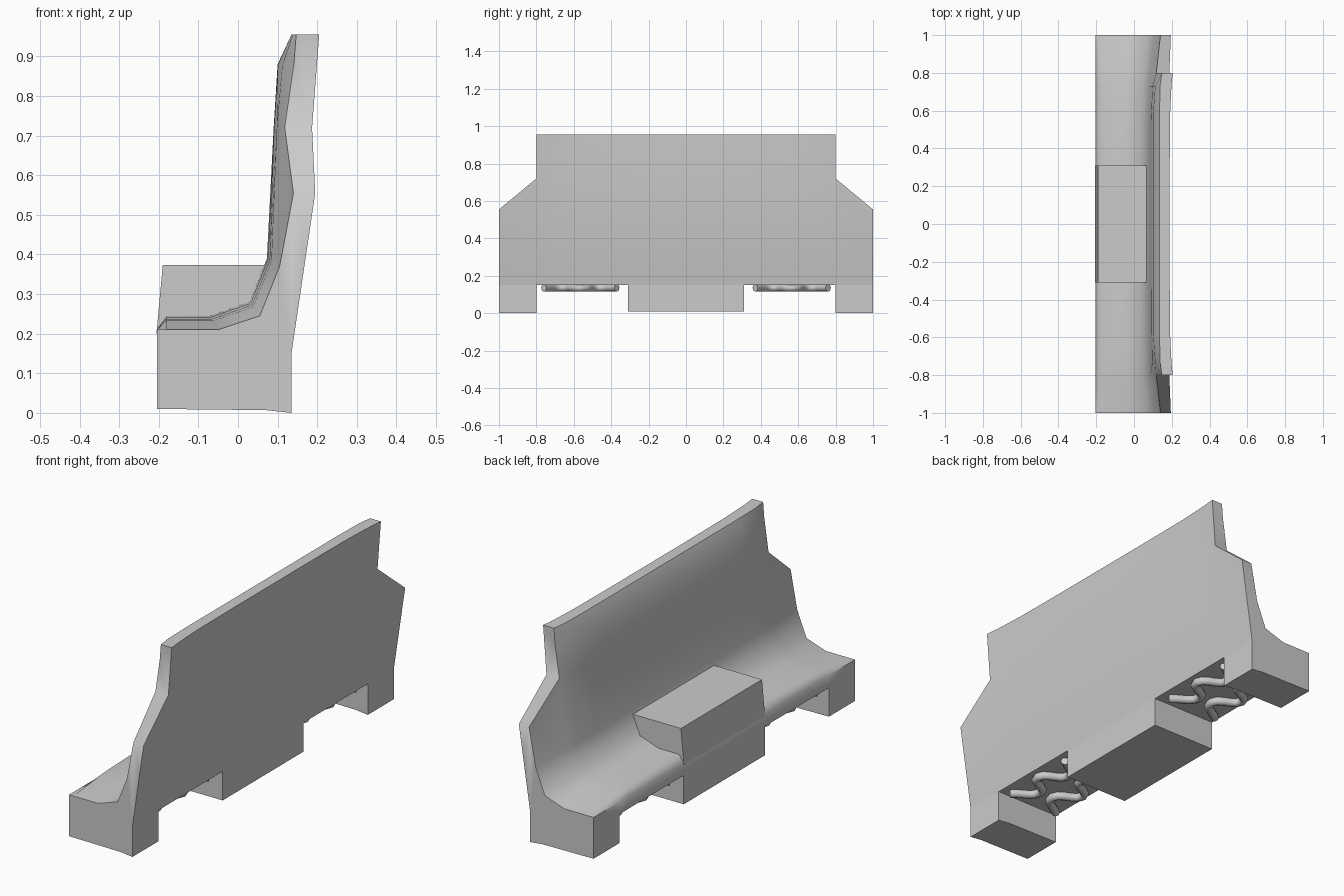
import bpy, bmesh

if "Cube" in bpy.data.objects:
    bpy.data.objects.remove(bpy.data.objects["Cube"])

# Cross-sections in (x, z): front points run up the seat and backrest
MID_FRONT = [(-.205, .15), (-.205, .21), (-.18, .245), (-.07, .245), (.03, .28), (.073, .39), (.09, .72)]
END_FRONT = [(-.205, .15), (-.205, .21), (-.18, .21), (-.05, .21), (.055, .245), (.105, .37), (.14, .555)]
REAR = [(.172, .40), (.135, .15)]


def blend(a, b, t):
    return [(p[0] + (q[0] - p[0]) * t, p[1] + (q[1] - p[1]) * t) for p, q in zip(a, b)]


def inner_section(t, shoulder, upper, top, rear_top):
    front = blend(MID_FRONT, END_FRONT, t)[:6]
    return front + [(shoulder, .72), (upper, .88), (top, .955), (rear_top, .955), (.187, .72)] + REAR


def link(bm, name):
    bmesh.ops.recalc_face_normals(bm, faces=bm.faces[:])
    me = bpy.data.meshes.new(name)
    bm.to_mesh(me)
    bm.free()
    ob = bpy.data.objects.new(name, me)
    bpy.context.collection.objects.link(ob)
    return ob


def prism(name, profile, y0, y1):
    bm = bmesh.new()
    a = [bm.verts.new((x, y0, z)) for x, z in profile]
    b = [bm.verts.new((x, y1, z)) for x, z in profile]
    n = len(a)
    bm.faces.new(a)
    bm.faces.new(b)
    for i in range(n):
        j = (i + 1) % n
        bm.faces.new((a[i], a[j], b[j], b[i]))
    return link(bm, name)


# Seat and backrest: one smooth loft with stepped shoulders
half = [
    (.80, inner_section(.35, .118, .141, .147, .205)),
    (.73, inner_section(.22, .098, .112, .138, .198)),
    (.58, inner_section(.08, .091, .101, .135, .191)),
    (.31, inner_section(0, .09, .10, .135, .189)),
]
sections = [(-y, s) for y, s in half] + [(y, s) for y, s in reversed(half)]
bm = bmesh.new()


def ring(y, pts):
    return [bm.verts.new((x, y, z)) for x, z in pts]


def bridge(a, b):
    for i in range(len(a)):
        j = (i + 1) % len(a)
        bm.faces.new((a[i], a[j], b[j], b[i]))


rings = [ring(y, s) for y, s in sections]
for a, b in zip(rings, rings[1:]):
    bridge(a, b)
for side, r in ((-1, rings[0]), (1, rings[-1])):
    bm.faces.new(r[6:11])
    end = ring(side, END_FRONT + [(.195, .555)] + REAR)
    bridge(r[:7] + r[10:], end)
    bm.faces.new(end)
body = link(bm, "seat_and_backrest")
bpy.context.view_layer.objects.active = body
body.select_set(True)
bpy.ops.object.shade_smooth_by_angle(angle=1.047)
body.select_set(False)

# End legs, centre support and centre armrest
LEG = [(-.205, .01), (.07, .007), (.135, 0), (.135, .15), (-.205, .15)]
prism("left_leg", LEG, -1, -.8)
prism("right_leg", LEG, .8, 1)
prism("centre_support", [(-.205, .01), (.135, .01), (.135, .15), (-.205, .15)], -.31, .31)
prism("centre_armrest", [(-.206, .2), (.06, .2), (.085, .373), (-.19, .373)], -.31, .31)

# Zigzag springs under the seat, two mirrored rows in each bay
for bay in (-1, 1):
    for row in (-1, 1):
        cu = bpy.data.curves.new("seat_spring", 'CURVE')
        cu.dimensions = '3D'
        cu.bevel_depth = .02
        cu.bevel_resolution = 2
        cu.resolution_u = 5
        cu.use_fill_caps = True
        sp = cu.splines.new('BEZIER')
        sp.bezier_points.add(4)
        for i, p in enumerate(sp.bezier_points):
            reach = .135 if i % 2 == 0 else .035
            p.co = (-.035 + row * reach, bay * (.37 + .0975 * i), .135)
            p.handle_left_type = p.handle_right_type = 'AUTO'
        bpy.context.collection.objects.link(bpy.data.objects.new("seat_spring", cu))
